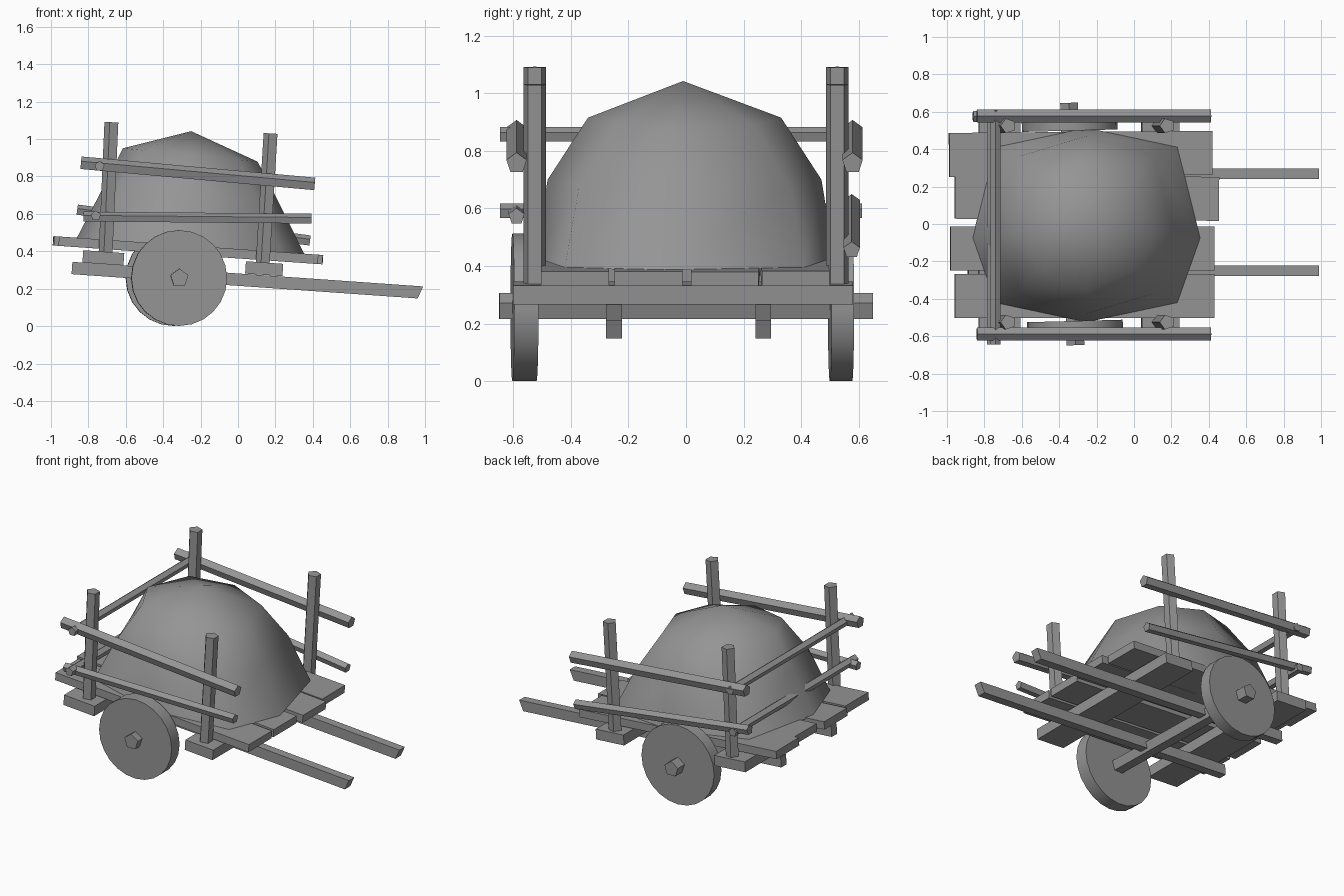
import bpy, bmesh, math
from mathutils import Vector, Matrix

cube = bpy.data.objects.get("Cube")
if cube:
    bpy.data.objects.remove(cube, do_unlink=True)

GREY = 0.3
TILT = 0.07  # the cart bed leans down toward the shafts

mat = bpy.data.materials.new("plain grey")
mat.use_nodes = True
mat.diffuse_color = (GREY, GREY, GREY, 1)
mat.node_tree.nodes["Principled BSDF"].inputs["Base Color"].default_value = (GREY, GREY, GREY, 1)


def finish(name, bm):
    bmesh.ops.recalc_face_normals(bm, faces=bm.faces)
    mesh = bpy.data.meshes.new(name)
    bm.to_mesh(mesh)
    bm.free()
    mesh.materials.append(mat)
    obj = bpy.data.objects.new(name, mesh)
    bpy.context.scene.collection.objects.link(obj)
    return obj


def board(name, center, size, tilt=TILT, yaw=0, undercut=0):
    bm = bmesh.new()
    bmesh.ops.create_cube(bm, size=1)
    bmesh.ops.scale(bm, vec=size, verts=bm.verts)
    for v in bm.verts:
        if v.co.x > 0 and v.co.z < 0:
            v.co.x -= undercut
    m = Matrix.Translation(center) @ Matrix.Rotation(yaw, 4, 'Z') @ Matrix.Rotation(tilt, 4, 'Y')
    bm.transform(m)
    return finish(name, bm)


def pole(name, start, end, radius, sides=5, roll=0):
    """Straight prism between two points."""
    a, b = Vector(start), Vector(end)
    d = b - a
    bm = bmesh.new()
    bmesh.ops.create_cone(bm, cap_ends=True, segments=sides, radius1=radius,
                          radius2=radius, depth=d.length)
    turn = d.to_track_quat('Z', 'Y').to_matrix().to_4x4()
    bm.transform(Matrix.Translation((a + b) / 2) @ turn @ Matrix.Rotation(roll, 4, 'Z'))
    return finish(name, bm)


# Shafts
for side, y in (("left", 0.268), ("right", -0.25)):
    board(side + "_shaft", (0.05, y, 0.245), (1.88, 0.055, 0.066), undercut=0.025)

# Cross beams under the bed
board("rear_cross_beam", (-0.72, -0.01, 0.365), (0.22, 1.18, 0.066))
board("front_cross_beam", (0.14, -0.01, 0.307), (0.2, 1.18, 0.066))

# Bed planks: y centre, rear end, front end, yaw
planks = [(0.375, -0.99, 0.42, 0.008), (0.14, -0.96, 0.455, -0.008),
          (-0.13, -0.985, 0.43, 0), (-0.385, -0.96, 0.43, 0)]
for i, (y, x0, x1, yaw) in enumerate(planks):
    x = (x0 + x1) / 2
    board(f"bed_plank_{i + 1}", (x, y, 0.387 - TILT * x), (x1 - x0, 0.235, 0.05), yaw=yaw)

# Axle and solid wheels
axle_right, axle_left = Vector((-0.313, -0.648, 0.257)), Vector((-0.347, 0.648, 0.257))
pole("axle", axle_right, axle_left, 0.05)
for side, f0, f1 in (("right", 0.035, 0.1), ("left", 0.885, 0.945)):
    wheel = pole(side + "_wheel", axle_right.lerp(axle_left, f0),
                 axle_right.lerp(axle_left, f1), 0.256, 24)
    wheel.data.shade_smooth()
    wheel.data.set_sharp_from_angle(angle=math.radians(30))

# Corner posts
for side, y in (("left", 0.525), ("right", -0.525)):
    pole(side + "_rear_post", (-0.705, y, 0.37), (-0.673, y, 1.09), 0.041)
    pole(side + "_front_post", (0.135, y, 0.32), (0.178, y, 1.03), 0.041)

# Side rails and rear rails
for side, y in (("left", 0.578), ("right", -0.588)):
    pole(side + "_upper_rail", (-0.84, y, 0.87), (0.41, y, 0.757), 0.037)
pole("left_lower_rail", (-0.86, 0.575, 0.62), (0.385, 0.575, 0.455), 0.03)
pole("right_lower_rail", (-0.825, -0.588, 0.583), (0.392, -0.588, 0.572), 0.029)
pole("upper_rear_rail", (-0.74, -0.645, 0.855), (-0.74, 0.61, 0.855), 0.028)
pole("lower_rear_rail", (-0.76, -0.645, 0.59), (-0.76, 0.61, 0.59), 0.028)

# Load: rounded heap from stacked eight-sided rings
# height, half length, half width, corner fullness, slope
rings = [(0.425, 0.61, 0.52, 0.8, 0.066),
         (0.7, 0.47, 0.475, 0.77, 0.07),
         (0.915, 0.36, 0.335, 0.72, 0.1)]
bm = bmesh.new()
loops = []
for z, rx, ry, corner, slope in rings:
    loop = []
    for k in range(8):
        c, s = math.cos(k * math.pi / 4), math.sin(k * math.pi / 4)
        fill = corner / 0.707 if k % 2 else 1
        x, y = rx * c * fill, ry * s * fill
        skew = -0.07 * abs(c) * rx / 0.61 if k % 4 == 0 else 0
        loop.append(bm.verts.new((x - 0.255, y + skew - 0.005, z - slope * x)))
    loops.append(loop)
top = bm.verts.new((-0.25, -0.01, 1.042))
for k in range(8):
    n = (k + 1) % 8
    for low, high in zip(loops, loops[1:]):
        bm.faces.new((low[k], low[n], high[n], high[k]))
    bm.faces.new((loops[-1][k], loops[-1][n], top))
bm.faces.new(loops[0][::-1])
heap = finish("load_heap", bm)
heap.data.shade_smooth()
heap.data.set_sharp_from_angle(angle=math.radians(75))
